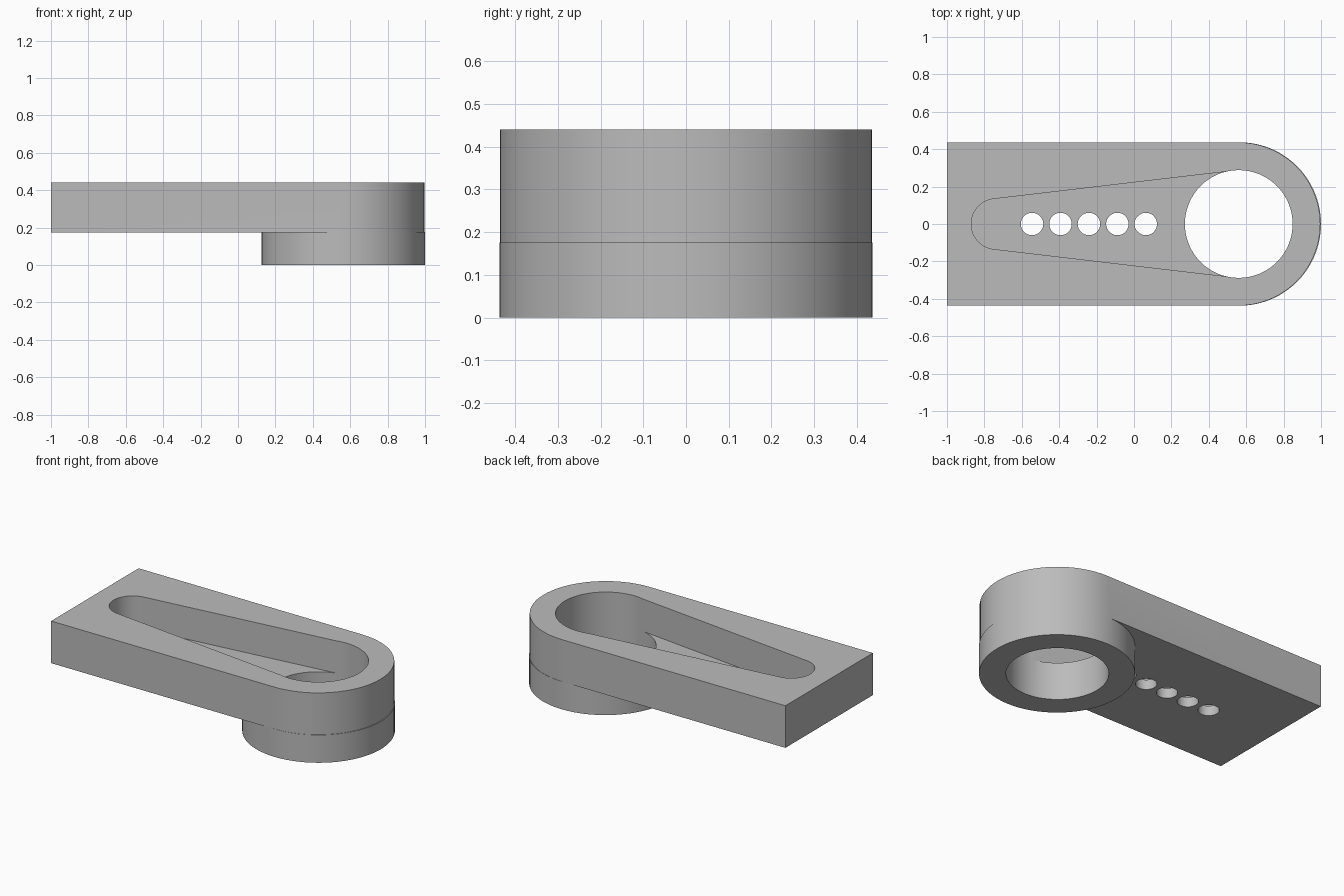
import bpy, bmesh
from math import pi, sin, cos, asin

cube = bpy.data.objects.get("Cube")
if cube:
    bpy.data.objects.remove(cube, do_unlink=True)

SEG = 72
END_X, RING_R, BORE_R = 0.56, 0.437, 0.288
BASE, FLOOR, TOP = 0.174, 0.236, 0.44

grey = bpy.data.materials.new("plain grey")
grey.use_nodes = True
colour = (0.5, 0.5, 0.5, 1)
grey.diffuse_color = colour
grey.node_tree.nodes["Principled BSDF"].inputs["Base Color"].default_value = colour


def arc(cx, r, a0, a1, n):
    return [(cx + r * cos(a0 + (a1 - a0) * i / n),
             r * sin(a0 + (a1 - a0) * i / n)) for i in range(n + 1)]


def circle(cx, r, n=SEG):
    return arc(cx, r, 0, 2 * pi, n)[:-1]


def prism(name, outline, z0, z1):
    """Extrude a closed outline from z0 to z1."""
    bm = bmesh.new()
    face = bm.faces.new([bm.verts.new((x, y, z0)) for x, y in outline])
    ext = bmesh.ops.extrude_face_region(bm, geom=[face])["geom"]
    for v in ext:
        if isinstance(v, bmesh.types.BMVert):
            v.co.z = z1
    bmesh.ops.recalc_face_normals(bm, faces=bm.faces)
    mesh = bpy.data.meshes.new(name)
    bm.to_mesh(mesh)
    bm.free()
    mesh.materials.append(grey)
    ob = bpy.data.objects.new(name, mesh)
    bpy.context.collection.objects.link(ob)
    return ob


def combine(body, tool, operation):
    """Apply a boolean and discard the tool."""
    tool.hide_render = True
    mod = body.modifiers.new(operation, 'BOOLEAN')
    mod.operation, mod.object, mod.solver = operation, tool, 'EXACT'
    bpy.context.view_layer.objects.active = body
    bpy.ops.object.modifier_apply(modifier=mod.name)
    bpy.data.objects.remove(tool, do_unlink=True)


# Plate with one rounded end
plate_r = RING_R - 0.001
outline = [(-1, plate_r), (-1, -plate_r)] + arc(END_X, plate_r, -pi / 2, pi / 2, SEG // 2)
body = prism("slotted_arm", outline, BASE, TOP)

# Round boss beneath the rounded end
combine(body, prism("boss", circle(1 - RING_R, RING_R), 0, BASE + 0.002), 'UNION')

# Tapered pocket, tangent to a small arc and the bore
tip_x, tip_r, wide_r = -0.735, 0.135, BORE_R - 0.002
lean = pi / 2 + asin((wide_r - tip_r) / (END_X - tip_x))
pocket = arc(END_X, wide_r, -lean, lean, SEG // 2) + arc(tip_x, tip_r, lean, 2 * pi - lean, SEG // 2)
combine(body, prism("pocket_cutter", pocket, FLOOR, TOP + 0.1), 'DIFFERENCE')

# Bore through plate and boss
combine(body, prism("bore_cutter", circle(END_X, BORE_R), -0.1, TOP + 0.2), 'DIFFERENCE')

# Row of small holes through the pocket floor
for i in range(5):
    hole = circle(-0.545 + 0.152 * i, 0.06, 40)
    combine(body, prism("hole_cutter", hole, BASE - 0.05, FLOOR + 0.05), 'DIFFERENCE')

# Smooth curved walls, keep rims sharp
bpy.ops.object.select_all(action='DESELECT')
body.select_set(True)
bpy.context.view_layer.objects.active = body
bpy.ops.object.shade_smooth_by_angle(angle=pi / 6)
